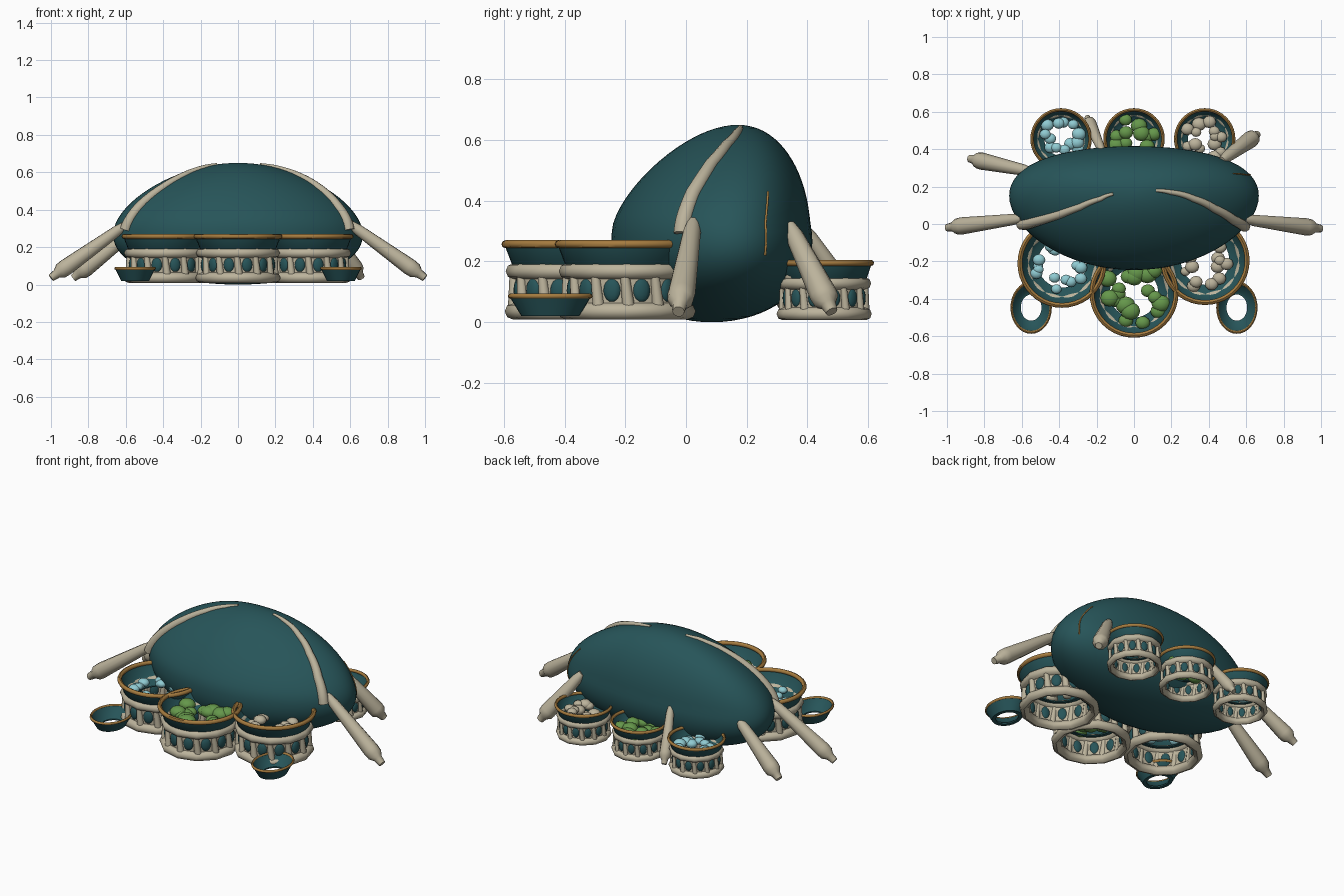
import bpy, bmesh, random
from math import sin, cos, pi, sqrt, tau, radians
from mathutils import Matrix, Vector

random.seed(4)
cube = bpy.data.objects.get("Cube")
if cube:
    bpy.data.objects.remove(cube, do_unlink=True)


def material(name, rgb):
    m = bpy.data.materials.new(name)
    m.use_nodes = True
    m.diffuse_color = (*rgb, 1)
    m.node_tree.nodes["Principled BSDF"].inputs["Base Color"].default_value = (*rgb, 1)
    return m


TEAL = material("deep teal", (0.02, 0.09, 0.1))
BONE = material("bone", (0.5, 0.45, 0.33))
GOLD = material("gold trim", (0.38, 0.2, 0.05))
BLUE = material("pale blue", (0.28, 0.6, 0.65))
GREEN = material("leaf green", (0.13, 0.31, 0.07))


def finish(name, bm, mat, angle=45):
    bmesh.ops.recalc_face_normals(bm, faces=bm.faces)
    me = bpy.data.meshes.new(name)
    bm.to_mesh(me)
    bm.free()
    me.materials.append(mat)
    ob = bpy.data.objects.new(name, me)
    bpy.context.collection.objects.link(ob)
    bpy.ops.object.select_all(action="DESELECT")
    ob.select_set(True)
    bpy.context.view_layer.objects.active = ob
    bpy.ops.object.shade_smooth_by_angle(angle=radians(angle))
    return ob


def revolve(name, profile, segs, mat, centre, scale):
    """Closed (radius, height) profile turned round a vertical axis."""
    bm = bmesh.new()
    rings = []
    for i in range(segs):
        a = tau * i / segs
        rings.append([bm.verts.new((r * cos(a) * scale[0] + centre[0],
                                    r * sin(a) * scale[1] + centre[1],
                                    z * scale[2])) for r, z in profile])
    n = len(profile)
    for i in range(segs):
        p, q = rings[i], rings[(i + 1) % segs]
        for j in range(n):
            k = (j + 1) % n
            bm.faces.new((p[j], q[j], q[k], p[k]))
    return finish(name, bm, mat)


def circle(r, z, rad, n=8, flat=1.0):
    return [(r + rad * cos(tau * i / n), z + rad * flat * sin(tau * i / n)) for i in range(n)]


def tapered(name, points, mat):
    """Round tube through (position, radius) points."""
    cu = bpy.data.curves.new(name, "CURVE")
    cu.dimensions = "3D"
    cu.bevel_depth = 1.0
    cu.bevel_resolution = 3
    cu.use_fill_caps = True
    sp = cu.splines.new("POLY")
    sp.points.add(len(points) - 1)
    for p, (co, r) in zip(sp.points, points):
        p.co = (*co, 1)
        p.radius = r
    sp.use_smooth = True
    cu.materials.append(mat)
    ob = bpy.data.objects.new(name, cu)
    bpy.context.collection.objects.link(ob)


# Egg-shaped shell: u runs from -1 (bottom) to 1 (top), t goes round
def shell(u, t):
    s = sqrt(max(0, 1 - u * u)) * (1 - 0.2 * u)
    cy = 0.085 + 0.085 * max(0, u) ** 1.3
    return Vector((0.655 * s * cos(t),
                   cy + s * (0.325 * sin(t) + 0.065 * cos(t) ** 2),
                   0.325 * (1 + u)))


bm = bmesh.new()
SEG, RINGS = 64, 36
rows = [[bm.verts.new(shell(-cos(pi * j / RINGS), tau * i / SEG)) for i in range(SEG)]
        for j in range(1, RINGS)]
for a, b in zip(rows, rows[1:]):
    for i in range(SEG):
        k = (i + 1) % SEG
        bm.faces.new((a[i], a[k], b[k], b[i]))
for row, u in ((rows[0], -1), (rows[-1], 1)):
    pole = bm.verts.new(shell(u, 0))
    for i in range(SEG):
        bm.faces.new((row[i], row[(i + 1) % SEG], pole))
finish("shell_body", bm, TEAL, 60)


# Ribs lying on the shell
def on_shell(us, ts, radii, steps=6):
    pts = []
    for i in range(len(us) - 1):
        for k in range(steps + (i == len(us) - 2)):
            f = k / steps
            mix = lambda v: v[i] * (1 - f) + v[i + 1] * f
            pts.append((shell(mix(us), mix(ts)), mix(radii)))
    return pts


RIB_U = (0.975, 0.93, 0.8, 0.6, 0.3, -0.1)
RIB_R = (0.008, 0.013, 0.018, 0.022, 0.026, 0.03)
tapered("left_rib", on_shell(RIB_U, (0.0, -0.12, -0.27, -0.38, -0.45, -0.47), RIB_R), BONE)
tapered("right_rib", on_shell(RIB_U, [pi + t for t in (0.3, 0.45, 0.52, 0.52, 0.48, 0.44)], RIB_R), BONE)
tapered("side_trim", on_shell((-0.32, 0.0, 0.32), (0.37, 0.38, 0.42), (0.004,) * 3), GOLD)

# Legs with small stepped feet
LEGS = {
    "left_front_leg": ((0.59, 0.025, 0.33), (1.0, -0.025, 0.035)),
    "right_front_leg": ((-0.6, 0.03, 0.32), (-1.0, -0.02, 0.035)),
    "left_rear_leg": ((0.47, 0.34, 0.32), (0.66, 0.48, 0.035)),
    "right_rear_leg": ((-0.55, 0.28, 0.29), (-0.88, 0.35, 0.035)),
    "middle_rear_leg": ((-0.17, 0.39, 0.31), (-0.25, 0.57, 0.04)),
}
for name, (top, foot) in LEGS.items():
    a, b = Vector(top), Vector(foot)
    k = 0.75 if name.startswith("middle") else 1
    tapered(name, [(a.lerp(b, f), r * k) for f, r in
                   ((0, 0.02), (0.12, 0.03), (0.8, 0.046), (0.87, 0.043), (0.92, 0.026), (1, 0.02))], BONE)


# Nest pods: two rings, posts, oval windows, open bowl and rim
def pod(name, x, y, s, sz, egg_mat, eggs, egg_r):
    c, sc = (x, y), (s, s, sz)
    revolve(name + "_base_ring", circle(0.2, 0.036, 0.027), 12, BONE, c, sc)
    revolve(name + "_upper_ring", circle(0.198, 0.168, 0.026), 12, BONE, c, sc)
    revolve(name + "_wall", [(0.185, 0.04), (0.193, 0.04), (0.193, 0.165), (0.185, 0.165)], 24, BONE, c, sc)
    revolve(name + "_bowl", [(0.13, 0.15), (0.165, 0.16), (0.203, 0.19), (0.228, 0.255),
                             (0.218, 0.255), (0.193, 0.197), (0.16, 0.17), (0.13, 0.157)], 40, TEAL, c, sc)
    revolve(name + "_rim", circle(0.225, 0.257, 0.013), 40, GOLD, c, sc)
    posts, ovals = bmesh.new(), bmesh.new()
    place = Matrix.Translation((x, y, 0)) @ Matrix.Diagonal((*sc, 1))
    for i in range(12):
        turn = place @ Matrix.Rotation(tau * i / 12, 4, "Z")
        bmesh.ops.create_cone(posts, cap_ends=True, segments=8, radius1=0.021, radius2=0.015, depth=0.12,
                              matrix=turn @ Matrix.Translation((0.196, 0, 0.1)) @ Matrix.Rotation(0.12, 4, "X"))
        turn = turn @ Matrix.Rotation(tau / 24, 4, "Z")
        bmesh.ops.create_uvsphere(ovals, u_segments=12, v_segments=8, radius=1,
                                  matrix=turn @ Matrix.Translation((0.189, 0, 0.105))
                                  @ Matrix.Diagonal((0.014, 0.029, 0.039, 1)))
    finish(name + "_posts", posts, BONE)
    finish(name + "_windows", ovals, TEAL)
    # Eggs scattered round the open bowl
    bm = bmesh.new()
    for i in range(eggs):
        a = 2.4 * i + random.uniform(-0.3, 0.3)
        d = s * random.uniform(0.07, 0.165)
        r = egg_r * random.uniform(0.8, 1.15)
        loc = Vector((x + d * cos(a), y + d * sin(a), sz * 0.19 + random.uniform(-0.01, 0.01)))
        bmesh.ops.create_uvsphere(bm, u_segments=12, v_segments=8, radius=r,
                                  matrix=Matrix.Translation(loc) @ Matrix.Diagonal((1.1, 1, 0.75, 1)))
    finish(name + "_eggs", bm, egg_mat)


pod("front_right_pod", -0.385, -0.21, 1.0, 1.0, BLUE, 18, 0.028)
pod("front_middle_pod", 0, -0.37, 1.0, 1.0, GREEN, 18, 0.042)
pod("front_left_pod", 0.38, -0.195, 1.0, 1.0, BONE, 18, 0.03)
pod("rear_right_pod", -0.39, 0.455, 0.69, 0.76, BLUE, 14, 0.03)
pod("rear_middle_pod", 0, 0.455, 0.69, 0.76, GREEN, 13, 0.037)
pod("rear_left_pod", 0.378, 0.455, 0.69, 0.76, BONE, 14, 0.031)

# Small open saucers at the front corners
for side, x in (("left", 0.55), ("right", -0.55)):
    c, sc = (x, -0.447), (0.79, 1, 1)
    revolve(side + "_saucer", [(0.07, 0.02), (0.095, 0.02), (0.135, 0.085), (0.125, 0.085), (0.085, 0.032),
                               (0.07, 0.028)], 32, TEAL, c, sc)
    revolve(side + "_saucer_rim", circle(0.132, 0.086, 0.008), 32, GOLD, c, sc)
